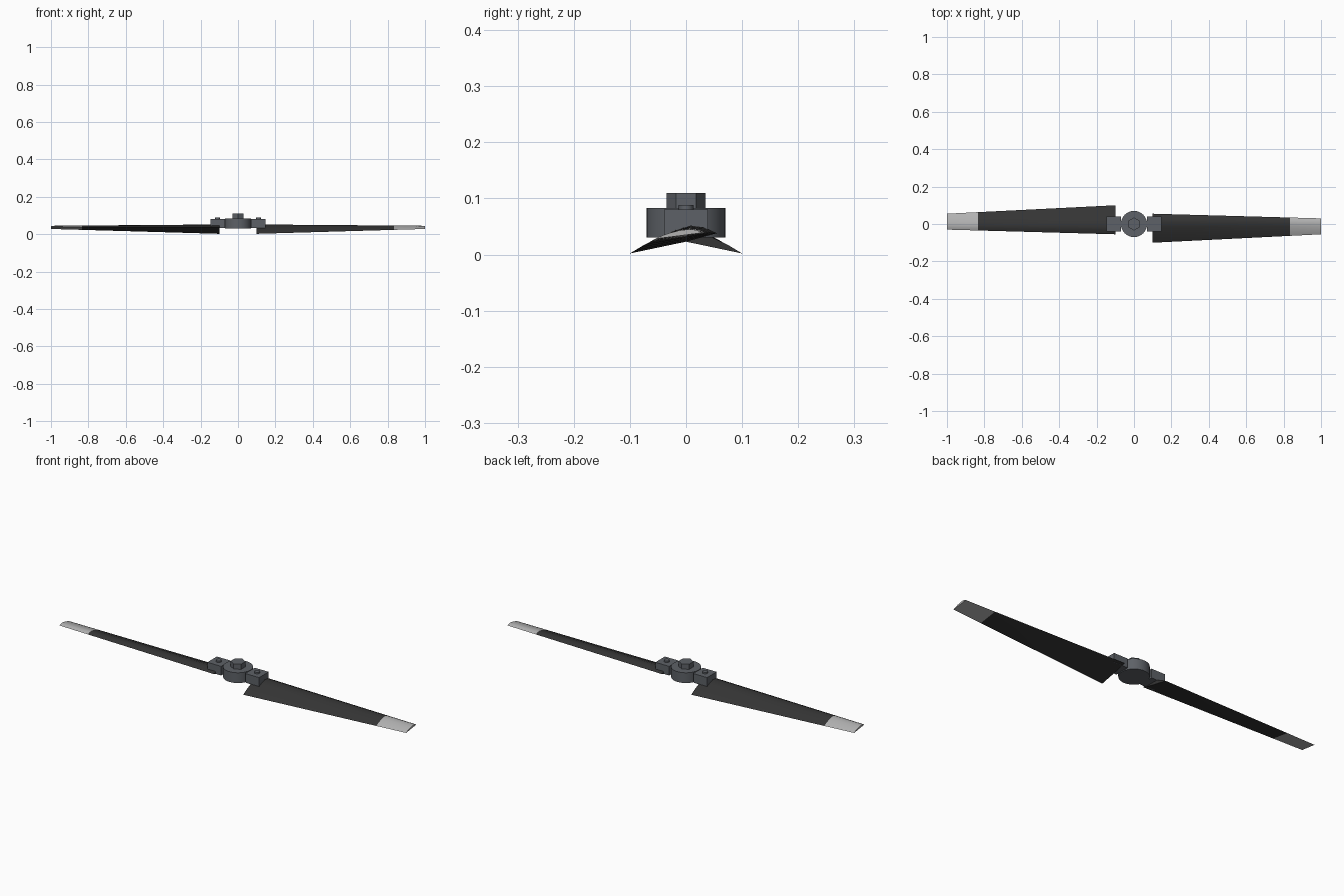
import bpy, bmesh, math
from mathutils import Vector

if "Cube" in bpy.data.objects:
    bpy.data.objects.remove(bpy.data.objects["Cube"])


def material(name, rgb):
    m = bpy.data.materials.new(name)
    m.diffuse_color = (*rgb, 1)
    m.use_nodes = True
    m.node_tree.nodes["Principled BSDF"].inputs["Base Color"].default_value = m.diffuse_color
    return m


METAL = material("dark_metal", (0.11, 0.12, 0.135))
CARBON = material("blade_black", (0.035, 0.035, 0.035))
SILVER = material("tip_silver", (0.45, 0.45, 0.45))


def cylinder(name, r, z0, z1, x=0, sides=48, turn=0):
    bpy.ops.mesh.primitive_cylinder_add(vertices=sides, radius=r, depth=z1 - z0,
                                        location=(x, 0, (z0 + z1) / 2),
                                        rotation=(0, 0, turn))
    o = bpy.context.object
    o.name = name
    o.data.materials.append(METAL)
    if sides > 8:
        bpy.ops.object.shade_smooth_by_angle(angle=math.radians(35))
    return o


def box(name, x0, x1, y, z0, z1):
    bpy.ops.mesh.primitive_cube_add(size=1, location=((x0 + x1) / 2, 0, (z0 + z1) / 2))
    o = bpy.context.object
    o.name = name
    o.scale = (x1 - x0, 2 * y, z1 - z0)
    bpy.ops.object.transform_apply(location=False, rotation=False, scale=True)
    o.data.materials.append(METAL)
    return o


# Blade sections as (y, z): upper surface from trailing to leading edge, then underside
ROOT = [(-0.1, 0.002), (-0.075, 0.017), (-0.05, 0.029), (-0.02, 0.043), (0.008, 0.052),
        (0.032, 0.049), (0.055, 0.038), (0.0, 0.023)]
TIP = [(-0.055, 0.028), (-0.042, 0.034), (-0.027, 0.039), (-0.012, 0.043), (0.004, 0.045),
       (0.018, 0.044), (0.03, 0.039), (0.0, 0.035)]
X_ROOT, X_TIP = 0.1, 1.0


def blade_part(name, x0, x1, mat, sign):
    bm = bmesh.new()
    rings = []
    steps = 4
    for i in range(steps + 1):
        x = x0 + (x1 - x0) * i / steps
        t = (x - X_ROOT) / (X_TIP - X_ROOT)
        ring = []
        for a, b in zip(ROOT, TIP):
            y, z = Vector(a).lerp(Vector(b), t)
            ring.append(bm.verts.new((sign * x, sign * y, z)))
        rings.append(ring)
    n = len(ROOT)
    for r, s in zip(rings, rings[1:]):
        for k in range(n):
            bm.faces.new((r[k], r[(k + 1) % n], s[(k + 1) % n], s[k]))
    bm.faces.new(rings[0])
    bm.faces.new(rings[-1])
    bmesh.ops.recalc_face_normals(bm, faces=bm.faces)
    me = bpy.data.meshes.new(name)
    bm.to_mesh(me)
    bm.free()
    me.materials.append(mat)
    o = bpy.data.objects.new(name, me)
    bpy.context.collection.objects.link(o)
    bpy.ops.object.select_all(action='DESELECT')
    o.select_set(True)
    bpy.context.view_layer.objects.active = o
    bpy.ops.object.shade_smooth_by_angle(angle=math.radians(35))


# Central hub with hexagonal nut
cylinder("hub", 0.07, 0.03, 0.083)
cylinder("hub_nut", 0.035, 0.083, 0.11, sides=6)

# Two opposed arms: grip, bolt, blade and silver tip
for side, s in (("right", 1), ("left", -1)):
    box(f"{side}_grip", *sorted((s * 0.069, s * 0.148)), 0.039, 0.033, 0.08)
    cylinder(f"{side}_grip_bolt", 0.013, 0.075, 0.088, x=s * 0.11, sides=24)
    blade_part(f"{side}_blade", X_ROOT, 0.835, CARBON, s)
    blade_part(f"{side}_blade_tip", 0.835, X_TIP, SILVER, s)
